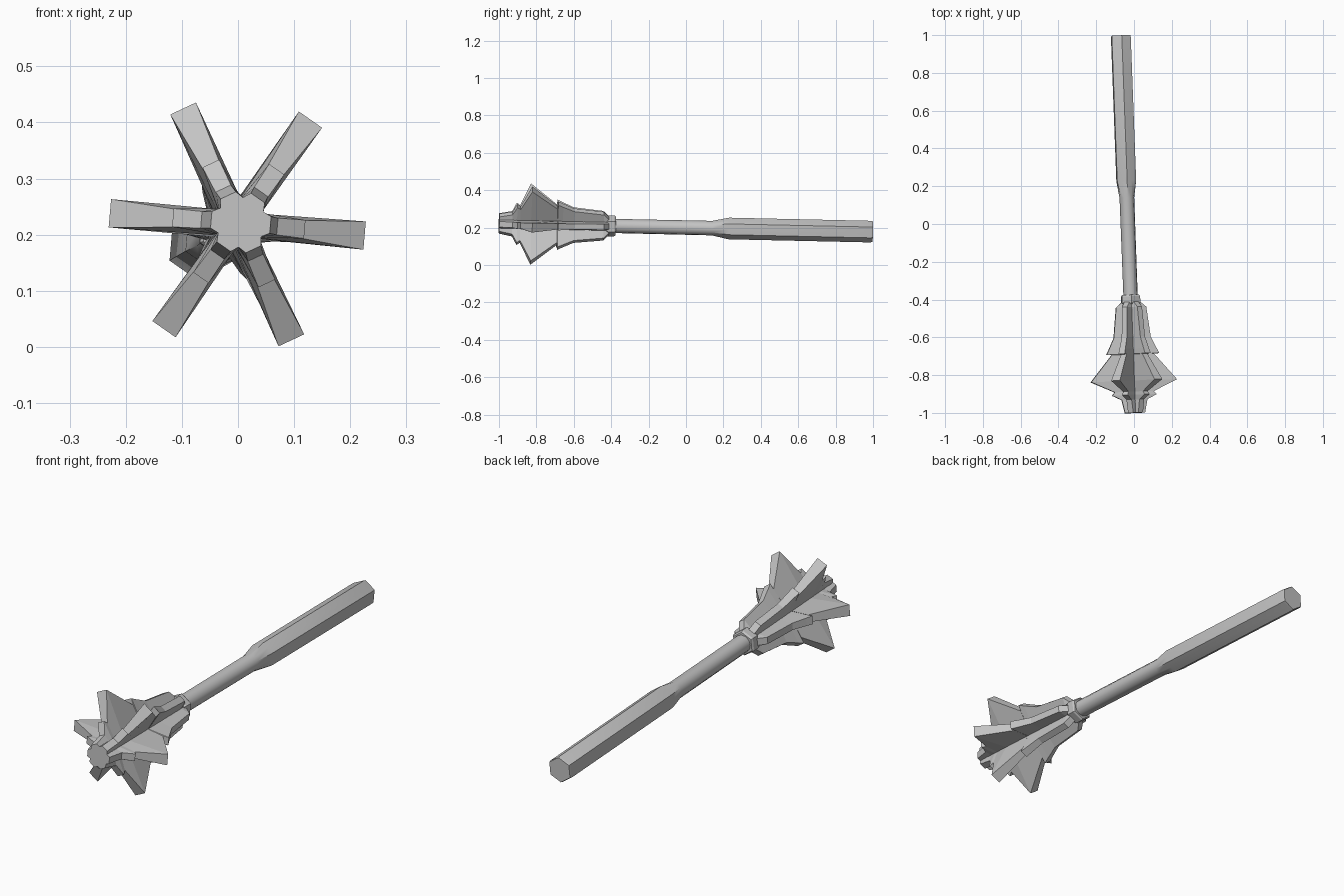
import bpy, bmesh, math
from mathutils import Vector

cube = bpy.data.objects.get("Cube")
if cube:
    bpy.data.objects.remove(cube, do_unlink=True)

steel = bpy.data.materials.new("grey steel")
steel.use_nodes = True
GREY = (0.55, 0.55, 0.55, 1)
steel.diffuse_color = GREY
steel.node_tree.nodes["Principled BSDF"].inputs["Base Color"].default_value = GREY

# Slightly tilted weapon axis, running from the head tip to the pommel
START = Vector((0.005, -1, 0.222))
AXIS = Vector((-0.075, 2, -0.044)).normalized()
SIDE = Vector((0, 0, 1)).cross(AXIS).normalized() * -1
UP = SIDE.cross(AXIS).normalized()
PHASE = math.radians(-5)      # direction of the first flange
CORE = 0.045                  # corner radius of the hexagonal head core


def place(t, r, angle, across=0.0):
    """Point at distance t along the axis, r outwards and 'across' sideways."""
    c, s = math.cos(angle), math.sin(angle)
    return START + AXIS * t + SIDE * (r * c - across * s) + UP * (r * s + across * c)


def finish(name, bm):
    bmesh.ops.recalc_face_normals(bm, faces=bm.faces)
    mesh = bpy.data.meshes.new(name)
    bm.to_mesh(mesh)
    bm.free()
    obj = bpy.data.objects.new(name, mesh)
    obj.data.materials.append(steel)
    bpy.context.collection.objects.link(obj)
    return obj


def skin(name, rings):
    """Bridge equal-length rings of points and cap both ends."""
    bm = bmesh.new()
    rows = [[bm.verts.new(p) for p in ring] for ring in rings]
    n = len(rows[0])
    for a, b in zip(rows, rows[1:]):
        for i in range(n):
            j = (i + 1) % n
            bm.faces.new((a[i], a[j], b[j], b[i]))
    bm.faces.new(rows[0])
    bm.faces.new(rows[-1])
    return finish(name, bm)


def ring(t, radius, hexagonal, sides=12):
    """Ring of points, round or hexagonal."""
    pts = []
    for i in range(sides):
        flat = hexagonal and i % 2
        r = radius * (math.cos(math.pi / 6) if flat else 1)
        pts.append(place(t, r, PHASE + math.pi / 6 + math.tau * i / sides))
    return pts


# Head core and neck collar
skin("head_core", [ring(t, CORE, True) for t in (0, 0.59)])
skin("neck_collar", [ring(t, r, True) for t, r in
                     ((0.575, 0.05), (0.583, 0.056), (0.617, 0.056), (0.625, 0.05))])

# Round shaft growing into a hexagonal grip
handle = skin("shaft_and_grip", [ring(*p) for p in (
    (0.58, 0.038, False), (1.14, 0.039, False), (1.23, 0.058, True),
    (1.99, 0.058, True), (2.0, 0.055, True))])
bpy.ops.object.select_all(action='DESELECT')
handle.select_set(True)
bpy.context.view_layer.objects.active = handle
bpy.ops.object.shade_smooth_by_angle(angle=math.radians(35))

# Six flanges: outline as (distance along axis, radius)
OUTLINE = [(0, 0.053), (0.07, 0.068), (0.095, 0.118), (0.112, 0.104), (0.17, 0.228),
           (0.31, 0.112), (0.312, 0.14), (0.34, 0.126), (0.40, 0.098),
           (0.56, 0.08), (0.59, 0.046)]
for k in range(6):
    angle = PHASE + k * math.pi / 3
    sections = []
    for t, r in OUTLINE:
        half = 0.015 + max(0, r - 0.1) * 0.08
        base, root = CORE * math.cos(math.pi / 6) - 0.001, CORE / 2
        sections.append([place(t, base, angle, -root), place(t, r, angle, -half),
                         place(t, r, angle, half), place(t, base, angle, root)])
    skin(f"flange_{k + 1}", sections)
